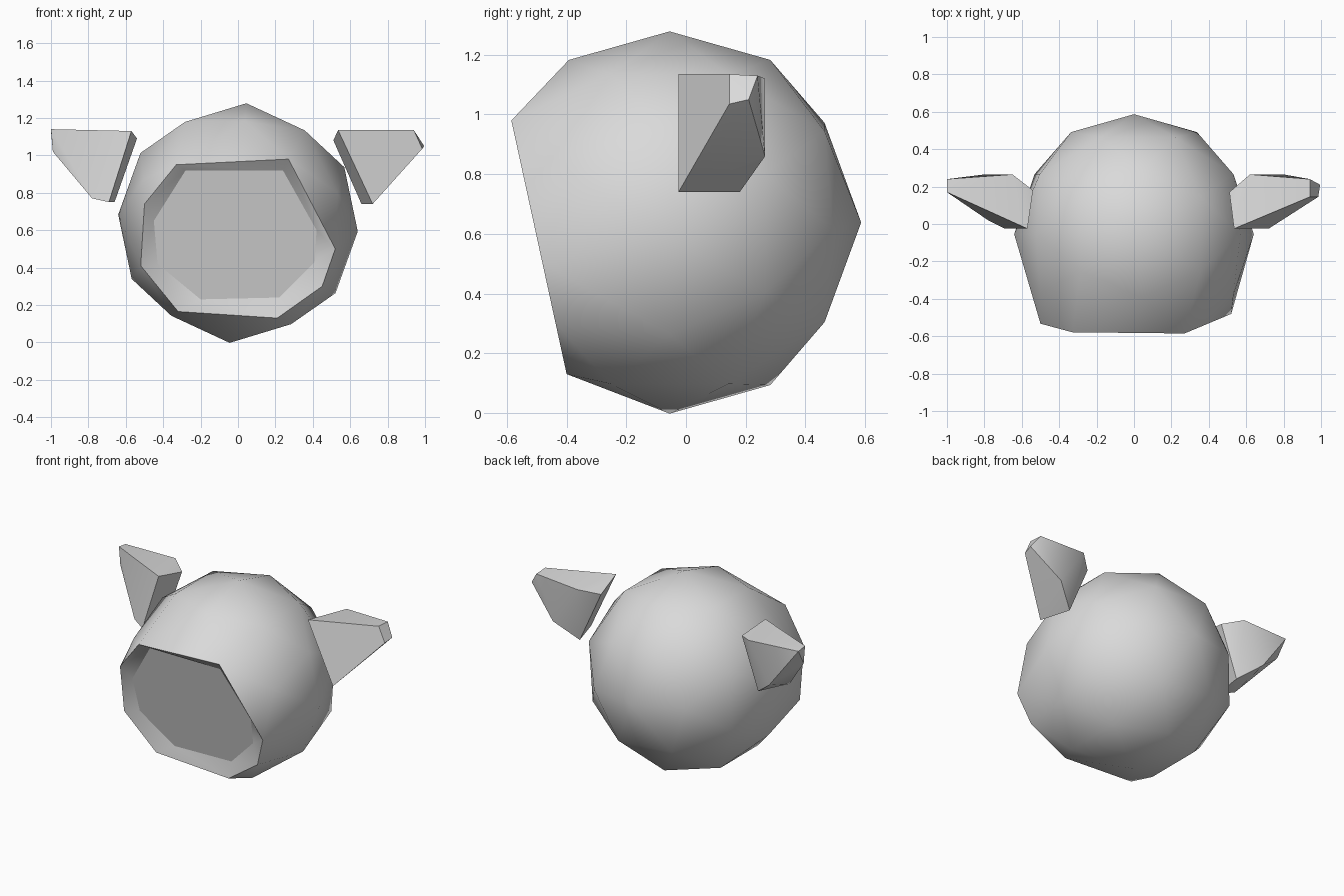
import bpy, bmesh, math
from mathutils import Vector, Matrix

if "Cube" in bpy.data.objects:
    bpy.data.objects.remove(bpy.data.objects["Cube"])

GREY = (0.7, 0.7, 0.7, 1)
grey = bpy.data.materials.new("light_grey")
grey.diffuse_color = GREY
grey.use_nodes = True
bsdf = grey.node_tree.nodes["Principled BSDF"]
bsdf.inputs["Base Color"].default_value = GREY
bsdf.inputs["Roughness"].default_value = 0.8


def hull(points):
    """Convex solid around a set of points."""
    bm = bmesh.new()
    for p in points:
        bm.verts.new(p)
    bmesh.ops.convex_hull(bm, input=bm.verts)
    loose = [v for v in bm.verts if not v.link_faces]
    bmesh.ops.delete(bm, geom=loose, context="VERTS")
    return bm


def finish(bm, name, angle):
    """Smooth shading with sharp edges above the angle."""
    bmesh.ops.recalc_face_normals(bm, faces=bm.faces)
    for f in bm.faces:
        f.smooth = True
    for e in bm.edges:
        if e.calc_face_angle(0) > math.radians(angle):
            e.smooth = False
    mesh = bpy.data.meshes.new(name)
    bm.to_mesh(mesh)
    bm.free()
    mesh.materials.append(grey)
    obj = bpy.data.objects.new(name, mesh)
    bpy.context.collection.objects.link(obj)


def front_y(z):
    """Slanted cutting plane of the mouth."""
    return -0.4 - (z - 0.13) * 0.218


# Ball: icosahedron corners plus edge midpoints, all pushed to one radius
PHI = (1 + math.sqrt(5)) / 2
corners = []
for a in (-1, 1):
    for b in (-PHI, PHI):
        corners += [Vector((0, a, b)), Vector((a, b, 0)), Vector((b, 0, a))]
ball = list(corners)
for i, p in enumerate(corners):
    ball += [p + q for q in corners[:i] if (p - q).length < 2.1]
turn = Matrix.Rotation(math.radians(4), 3, "Y")
centre = Vector((0, -0.055, 0.638))
ball = [centre + turn @ p.normalized() * 0.642 for p in ball]

# Mouth rim and recessed floor, as x, z outlines
rim = [(-.33, .95), (.27, .98), (.52, .5), (.45, .3),
       (.21, .13), (-.32, .165), (-.52, .41), (-.5, .74)]
floor = [(-.28, .92), (.24, .92), (.42, .6), (.41, .43),
         (.22, .24), (-.2, .23), (-.43, .42), (-.45, .65)]
rim = [Vector((x, front_y(z), z)) for x, z in rim]
floor = [Vector((x, front_y(z) + 0.04, z)) for x, z in floor]

# Body: ball behind the mouth plane joined to the rim
bm = hull([p for p in ball if p.y > front_y(p.z) + 0.04] + rim)
rim_verts = [min(bm.verts, key=lambda v: (v.co - p).length) for p in rim]
caps = [f for f in bm.faces if all(v in rim_verts for v in f.verts)
        and abs(f.normal.y) > 0.9]
bmesh.ops.delete(bm, geom=caps, context="FACES")
floor_verts = [bm.verts.new(p) for p in floor]
floor_face = bm.faces.new(floor_verts)
count = len(rim)
for i in range(count):
    j = (i + 1) % count
    bm.faces.new((rim_verts[i], rim_verts[j], floor_verts[j], floor_verts[i]))
for i in range(count):
    j = (i + 1) % count
    for ring in (rim_verts, floor_verts):
        edge = bm.edges.get((ring[i], ring[j]))
        if edge:
            edge.smooth = False
finish(bm, "body", 60)

# Ears: floating wedge-shaped solids
ears = {
    "left_ear": [(.535, -.025, 1.135), (.72, -.025, .74), (.94, .145, 1.135),
                 (.985, .145, 1.035), (.94, .24, 1.13), (.995, .21, 1.05),
                 (.62, .265, 1.12), (.51, .17, 1.08), (.66, .18, .74),
                 (.8, .265, .86)],
    "right_ear": [(-.57, -.025, 1.13), (-.69, -.025, .75), (-.78, .02, .77),
                  (-1, .17, 1.14), (-.99, .17, 1.02), (-1, .24, 1.13),
                  (-.65, .265, 1.12), (-.54, .18, 1.09), (-.66, .18, .75),
                  (-.8, .265, .86)],
}
for name, points in ears.items():
    bm = hull(points)
    bmesh.ops.dissolve_limit(bm, angle_limit=math.radians(4),
                             verts=bm.verts, edges=bm.edges)
    finish(bm, name, 32)
